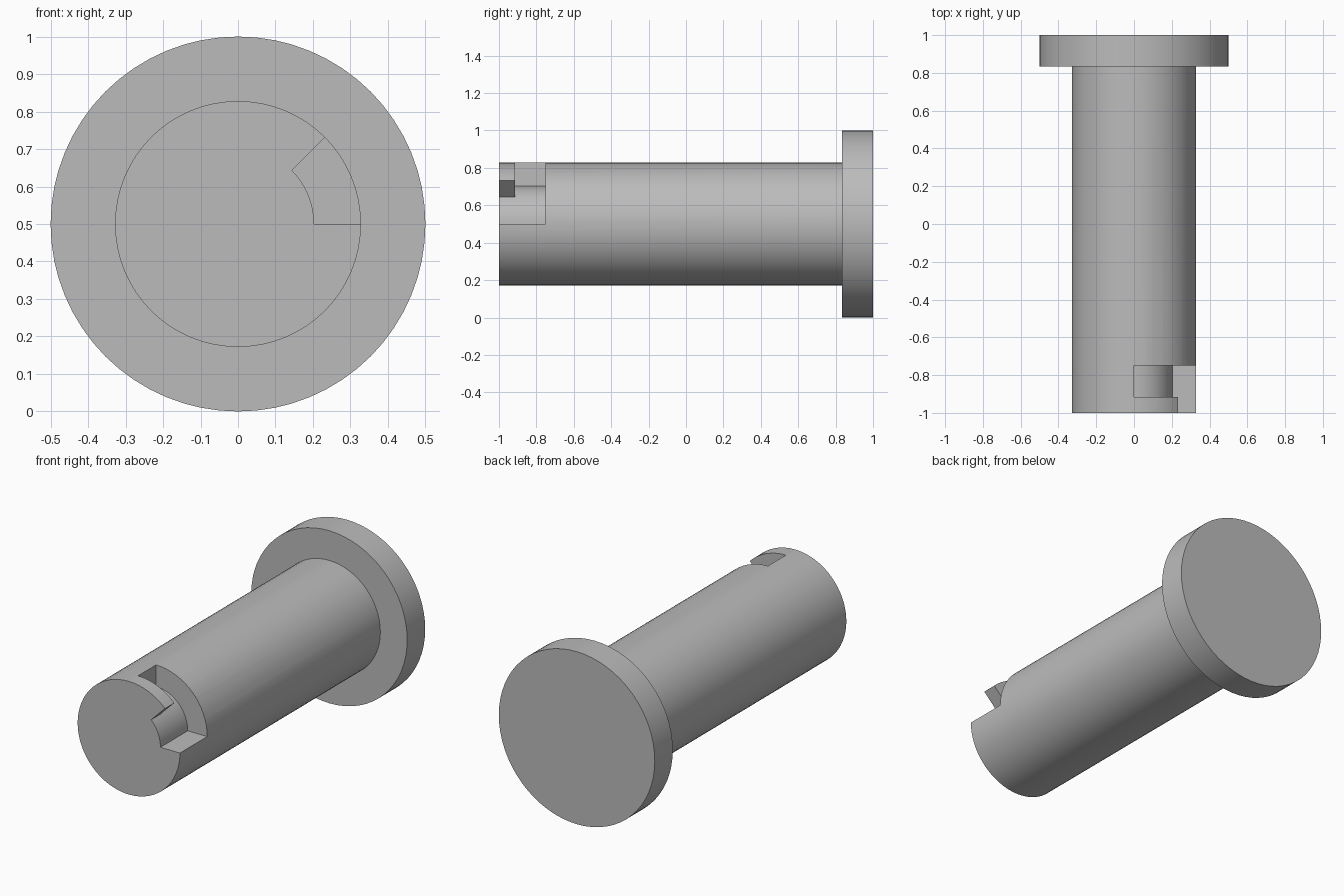
import bpy
import bmesh
from math import pi, radians, sin, cos

cube = bpy.data.objects.get("Cube")
if cube:
    bpy.data.objects.remove(cube, do_unlink=True)

AXIS_Z = 0.5
SIDES = 64

steel = bpy.data.materials.new("plain_grey")
steel.use_nodes = True
grey = (0.5, 0.5, 0.5, 1)
steel.diffuse_color = grey
steel.node_tree.nodes["Principled BSDF"].inputs["Base Color"].default_value = grey


def rod(name, radius, front, back):
    """Cylinder along y between two ends."""
    bpy.ops.mesh.primitive_cylinder_add(
        vertices=SIDES, radius=radius, depth=back - front,
        location=(0, (front + back) / 2, AXIS_Z), rotation=(pi / 2, 0, 0))
    obj = bpy.context.object
    obj.name = name
    obj.data.materials.append(steel)
    return obj


def smooth(obj):
    bpy.ops.object.select_all(action="DESELECT")
    obj.select_set(True)
    bpy.context.view_layer.objects.active = obj
    bpy.ops.object.shade_smooth_by_angle(angle=radians(30))


def slot_cutter(inner, outer, rows, steps):
    """L-shaped quarter-turn patch on the slot floor, thickened outwards."""
    bm = bmesh.new()
    grid = [[bm.verts.new((inner * cos(a), y, inner * sin(a)))
             for a in (pi / 2 * i / steps for i in range(steps + 1))]
            for y in rows]
    for j in range(2):
        # entry row spans only the first half of the turn
        for i in range(steps if j else steps // 2):
            bm.faces.new((grid[j][i], grid[j][i + 1],
                          grid[j + 1][i + 1], grid[j + 1][i]))
    loose = [v for v in bm.verts if not v.link_faces]
    bmesh.ops.delete(bm, geom=loose, context="VERTS")
    out = bmesh.ops.extrude_face_region(bm, geom=bm.faces[:], use_keep_orig=True)
    for v in out["geom"]:
        if isinstance(v, bmesh.types.BMVert):
            v.co.x *= outer / inner
            v.co.z *= outer / inner
    bmesh.ops.recalc_face_normals(bm, faces=bm.faces[:])
    mesh = bpy.data.meshes.new("slot_cutter")
    bm.to_mesh(mesh)
    bm.free()
    obj = bpy.data.objects.new("slot_cutter", mesh)
    obj.location.z = AXIS_Z
    obj.hide_render = True
    bpy.context.collection.objects.link(obj)
    return obj


# Flange at the back
head = rod("head_flange", 0.5, 0.835, 1)
smooth(head)

# Shank with the bayonet slot at its front end
shank = rod("shank", 0.328, -1, 0.9)
cutter = slot_cutter(0.203, 0.45, (-1.1, -0.915, -0.75), SIDES // 4)
cut = shank.modifiers.new("bayonet_slot", "BOOLEAN")
cut.object = cutter
cut.operation = "DIFFERENCE"
cut.solver = "EXACT"
bpy.context.view_layer.objects.active = shank
bpy.ops.object.modifier_apply(modifier=cut.name)
bpy.data.objects.remove(cutter, do_unlink=True)
smooth(shank)
